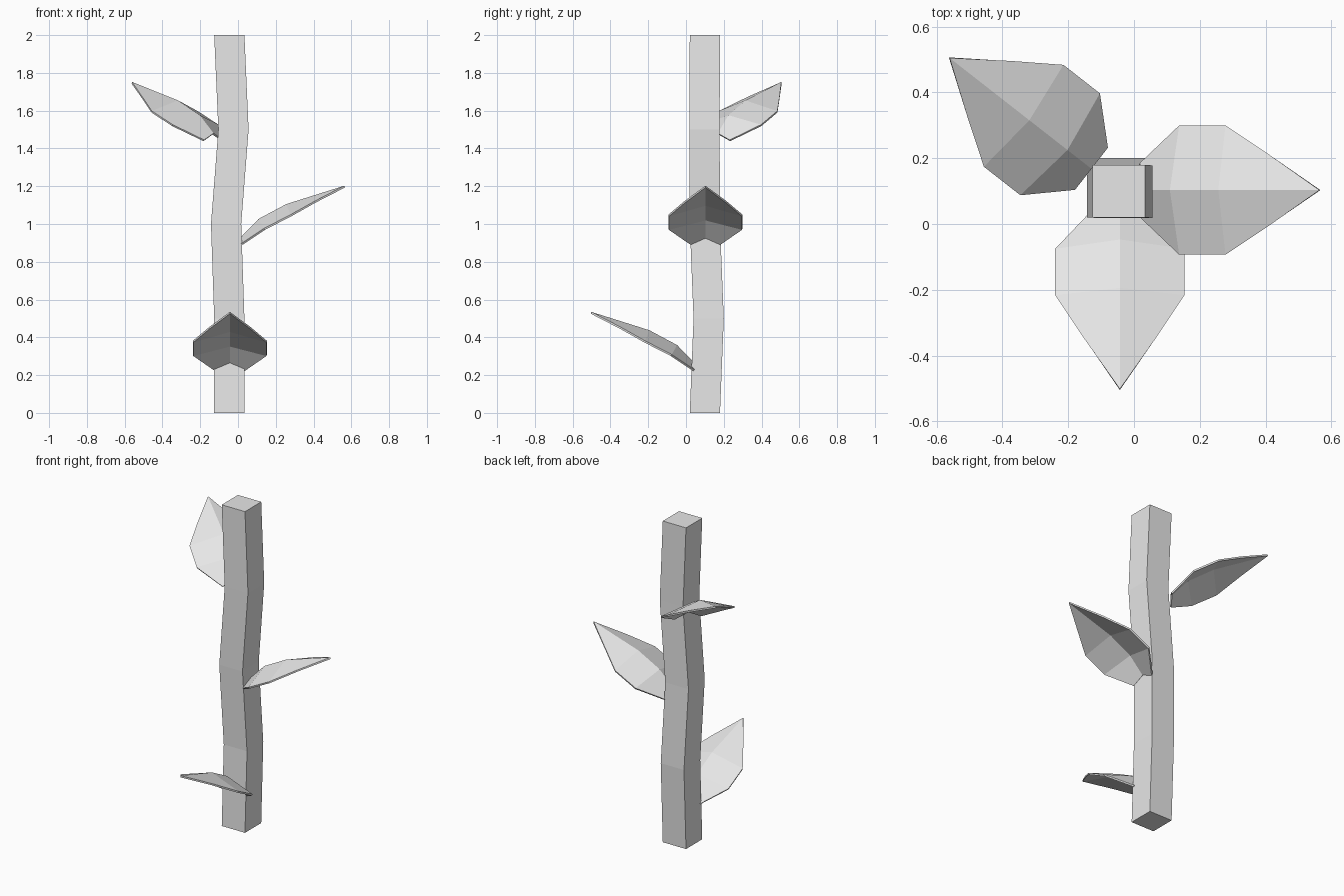
import bpy
import bmesh
import math
from mathutils import Vector, Matrix

cube = bpy.data.objects.get("Cube")
if cube:
    bpy.data.objects.remove(cube, do_unlink=True)

grey = bpy.data.materials.new("light_grey")
grey.use_nodes = True
colour = (0.8, 0.8, 0.8, 1.0)
grey.diffuse_color = colour
grey.node_tree.nodes["Principled BSDF"].inputs["Base Color"].default_value = colour


def add_object(name, bm):
    bmesh.ops.recalc_face_normals(bm, faces=bm.faces)
    mesh = bpy.data.meshes.new(name)
    bm.to_mesh(mesh)
    bm.free()
    mesh.materials.append(grey)
    obj = bpy.data.objects.new(name, mesh)
    bpy.context.collection.objects.link(obj)
    return obj


# Stem: square rings that sway gently on the way up
def build_stem(centres, half):
    bm = bmesh.new()
    corners = [(-half, -half), (half, -half), (half, half), (-half, half)]
    rings = [[bm.verts.new((x + dx, y + dy, z)) for dx, dy in corners]
             for x, y, z in centres]
    for low, high in zip(rings, rings[1:]):
        for i in range(4):
            j = (i + 1) % 4
            bm.faces.new((low[i], low[j], high[j], high[i]))
    bm.faces.new(rings[0])
    bm.faces.new(rings[-1])
    add_object("stem", bm)


# Leaf: raised midrib with a folded half on each side, pointing along +x
MIDRIB = [(0, 0, 0.04), (0.092, 0, 0.135), (0.238, 0, 0.213), (0.545, 0, 0.31)]
EDGE = [(0, 0.08, 0.005), (0.12, 0.195, 0.085), (0.26, 0.195, 0.157), (0.39, 0.108, 0.23)]


def build_leaf(name, base, angle):
    bm = bmesh.new()
    mid = [bm.verts.new(p) for p in MIDRIB]
    for side in (1, -1):
        rim = [bm.verts.new((x, side * y, z)) for x, y, z in EDGE]
        for i in range(3):
            face = [mid[i], rim[i], rim[i + 1], mid[i + 1]]
            if i == 2:
                face = [mid[2], rim[2], rim[3], mid[3]]
            bm.faces.new(face)
    place = Matrix.Translation(Vector(base)) @ Matrix.Rotation(math.radians(angle), 4, 'Z')
    bm.transform(place)
    leaf = add_object(name, bm)
    solid = leaf.modifiers.new("thickness", 'SOLIDIFY')
    solid.thickness = 0.01
    solid.offset = 0


build_stem([(-0.046, 0.1, 0), (-0.046, 0.12, 0.5), (-0.063, 0.1, 1),
            (-0.024, 0.098, 1.5), (-0.046, 0.1, 2)], 0.08)

build_leaf("front_leaf", (-0.043, 0.042, 0.22), -90)
build_leaf("left_leaf", (0.02, 0.103, 0.888), 0)
build_leaf("back_right_leaf", (-0.132, 0.17, 1.437), 142)
